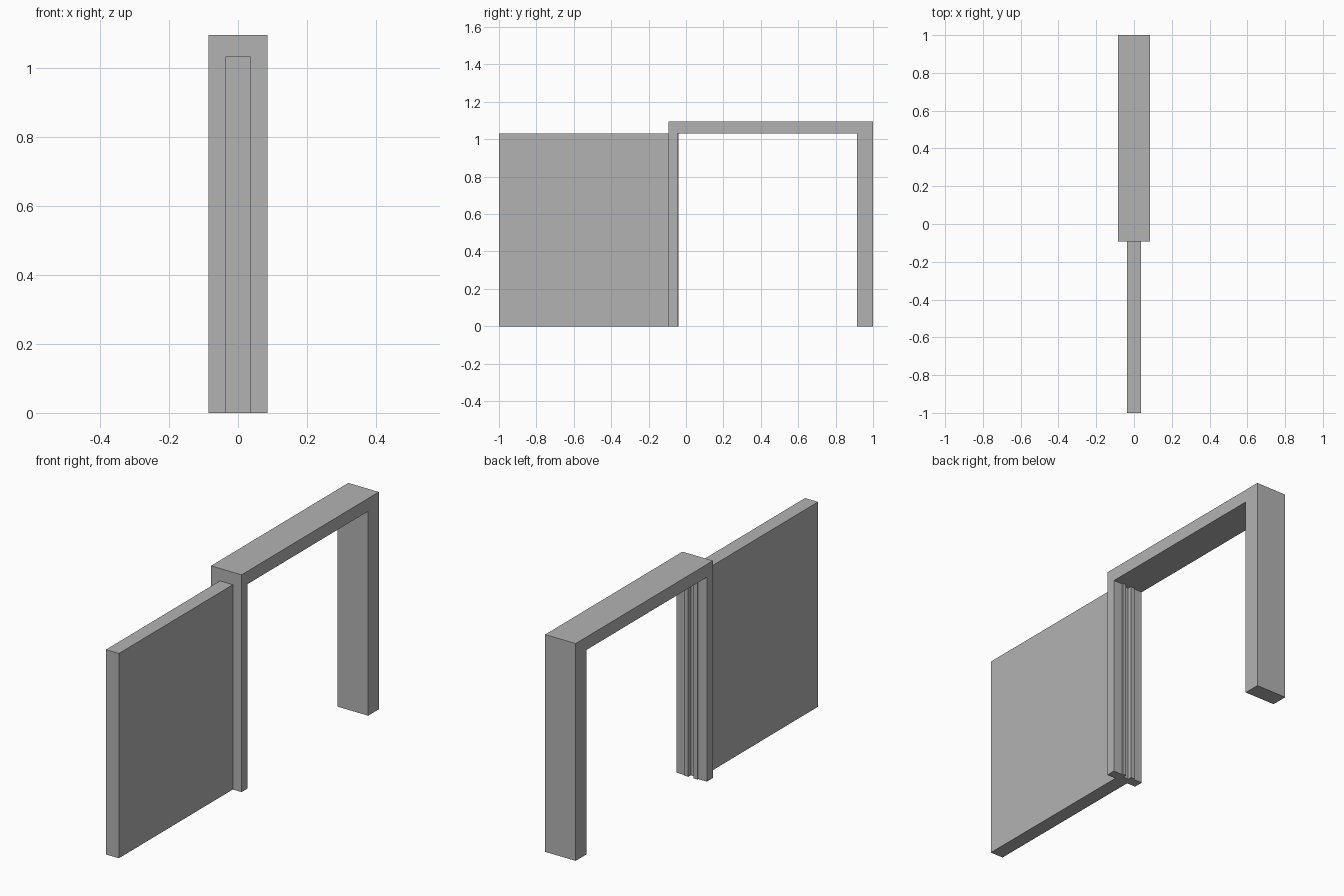
import bpy
import bmesh
from mathutils import Vector

cube = bpy.data.objects.get("Cube")
if cube:
    bpy.data.objects.remove(cube, do_unlink=True)

# One plain grey for everything
grey = bpy.data.materials.new("plain grey")
grey.use_nodes = True
colour = (0.45, 0.45, 0.45, 1)
grey.diffuse_color = colour
grey.node_tree.nodes["Principled BSDF"].inputs["Base Color"].default_value = colour


def extrude_profile(name, points, direction):
    """Extrude a flat outline along a direction into a closed solid."""
    bm = bmesh.new()
    face = bm.faces.new([bm.verts.new(p) for p in points])
    result = bmesh.ops.extrude_face_region(bm, geom=[face], use_keep_orig=True)
    moved = [g for g in result["geom"] if isinstance(g, bmesh.types.BMVert)]
    bmesh.ops.translate(bm, verts=moved, vec=Vector(direction))
    bmesh.ops.recalc_face_normals(bm, faces=bm.faces)
    mesh = bpy.data.meshes.new(name)
    bm.to_mesh(mesh)
    bm.free()
    mesh.materials.append(grey)
    obj = bpy.data.objects.new(name, mesh)
    bpy.context.collection.objects.link(obj)
    return obj


# Main sizes
half_frame, half_panel, half_groove = 0.085, 0.036, 0.015
front, jamb, back_post, back = -0.093, -0.045, 0.915, 1.0
opening, top = 1.03, 1.095
panel_top, panel_end, groove_end = 1.032, -0.039, -0.06

# Door frame: thin front post, header and thick back post
outline = [(front, 0), (jamb, 0), (jamb, opening), (back_post, opening),
           (back_post, 0), (back, 0), (back, top), (front, top)]
frame = extrude_profile("door_frame", [(-half_frame, y, z) for y, z in outline],
                        (2 * half_frame, 0, 0))

# Slot through the front post for the sliding panel
slot = [(-half_panel, -0.2), (half_panel, -0.2),
        (half_panel, panel_end), (-half_panel, panel_end)]
cutter = extrude_profile("slot_cutter", [(x, y, -0.1) for x, y in slot],
                         (0, 0, panel_top + 0.1))
cutter.hide_render = True
cutter.hide_set(True)
cut = frame.modifiers.new("slot", "BOOLEAN")
cut.operation = "DIFFERENCE"
cut.solver = "EXACT"
cut.object = cutter

# Sliding panel with a groove down its closing edge
plan = [(-half_panel, -1), (half_panel, -1), (half_panel, panel_end),
        (half_groove, panel_end), (half_groove, groove_end),
        (-half_groove, groove_end), (-half_groove, panel_end),
        (-half_panel, panel_end)]
extrude_profile("sliding_panel", [(x, y, 0) for x, y in plan], (0, 0, panel_top))
